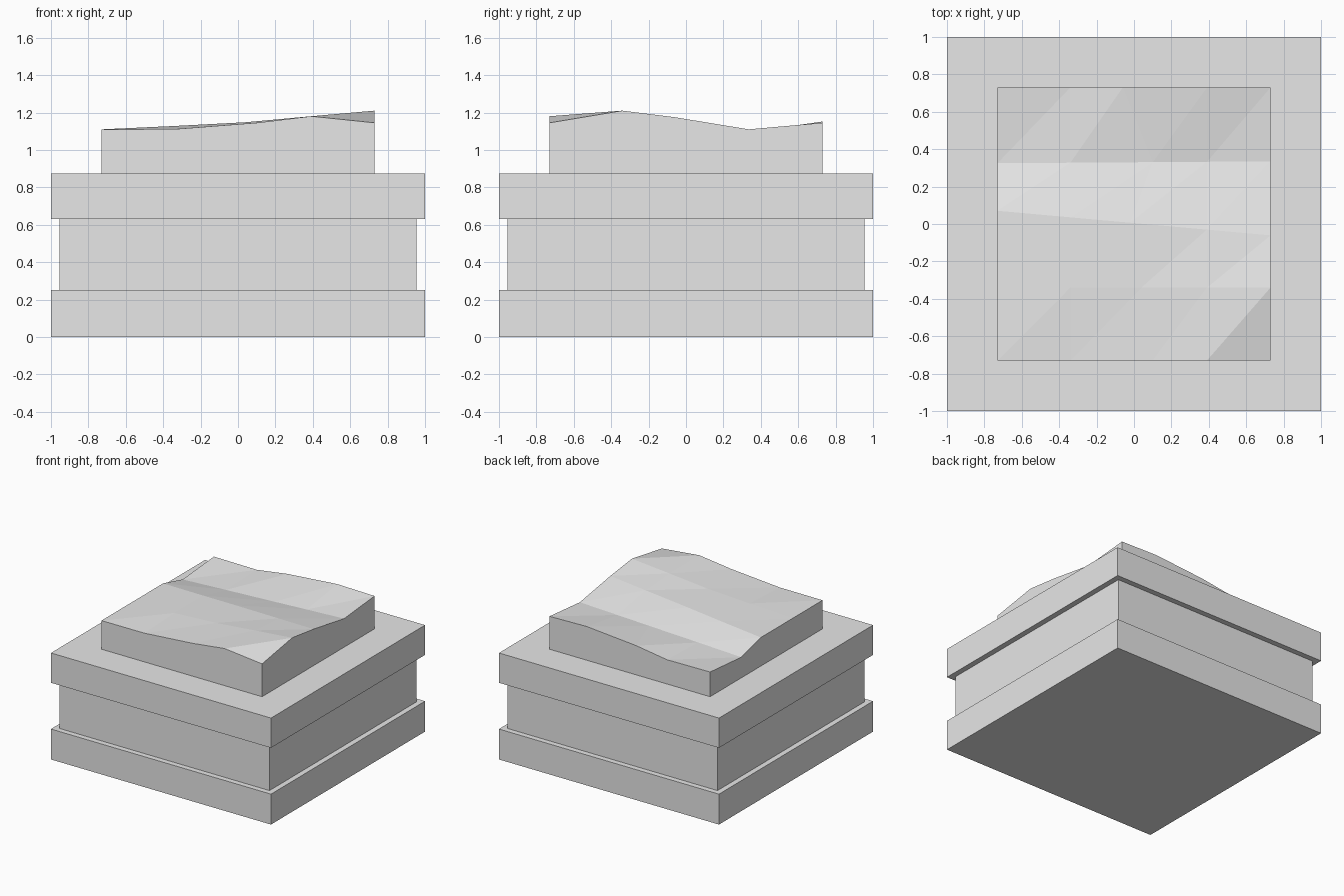
import bpy
import bmesh

old = bpy.data.objects.get("Cube")
if old:
    bpy.data.objects.remove(old, do_unlink=True)

# Single plain grey
grey = bpy.data.materials.new("light_grey")
grey.use_nodes = True
COLOUR = (0.8, 0.8, 0.8, 1)
grey.diffuse_color = COLOUR
grey.node_tree.nodes["Principled BSDF"].inputs["Base Color"].default_value = COLOUR


def add_object(name, bm):
    bmesh.ops.recalc_face_normals(bm, faces=bm.faces[:])
    mesh = bpy.data.meshes.new(name)
    bm.to_mesh(mesh)
    bm.free()
    mesh.materials.append(grey)
    obj = bpy.data.objects.new(name, mesh)
    bpy.context.collection.objects.link(obj)
    return obj


def slab(name, half, bottom, top):
    bm = bmesh.new()
    bmesh.ops.create_cube(bm, size=1)
    for v in bm.verts:
        v.co.x *= 2 * half
        v.co.y *= 2 * half
        v.co.z = top if v.co.z > 0 else bottom
    return add_object(name, bm)


# Square stacked body
slab("base_slab", 1.0, 0.0, 0.25)
slab("middle_body", 0.955, 0.25, 0.63)
slab("upper_slab", 1.0, 0.63, 0.875)

# Uneven faceted cap: each row is y, slope of y along x, middle column x, heights
HALF = 0.73
ROWS = [
    (-HALF, 0, 0.10, (1.11, 1.111, 1.145, 1.18, 1.145)),
    (-0.34, 0, 0.04, (1.11, 1.128, 1.148, 1.18, 1.21)),
    (0.005, -0.09, -0.02, (1.11, 1.127, 1.143, 1.16, 1.175)),
    (0.33, 0.007, 0.10, (1.045, 1.063, 1.082, 1.095, 1.11)),
    (HALF, 0, -0.06, (1.078, 1.074, 1.115, 1.152, 1.145)),
]
bm = bmesh.new()
grid = []
for y, slope, middle, heights in ROWS:
    columns = (-HALF, -0.34, middle, 0.39, HALF)
    grid.append([bm.verts.new((x, y + slope * x, z)) for x, z in zip(columns, heights)])
for near, far in zip(grid, grid[1:]):
    for i in range(len(near) - 1):
        bm.faces.new((near[i], near[i + 1], far[i + 1]))
        bm.faces.new((near[i], far[i + 1], far[i]))

# Extrude the cap down to a flat underside
extruded = bmesh.ops.extrude_face_region(bm, geom=bm.faces[:], use_keep_orig=True)
for item in extruded["geom"]:
    if isinstance(item, bmesh.types.BMVert):
        item.co.z = 0.875
add_object("uneven_cap", bm)
